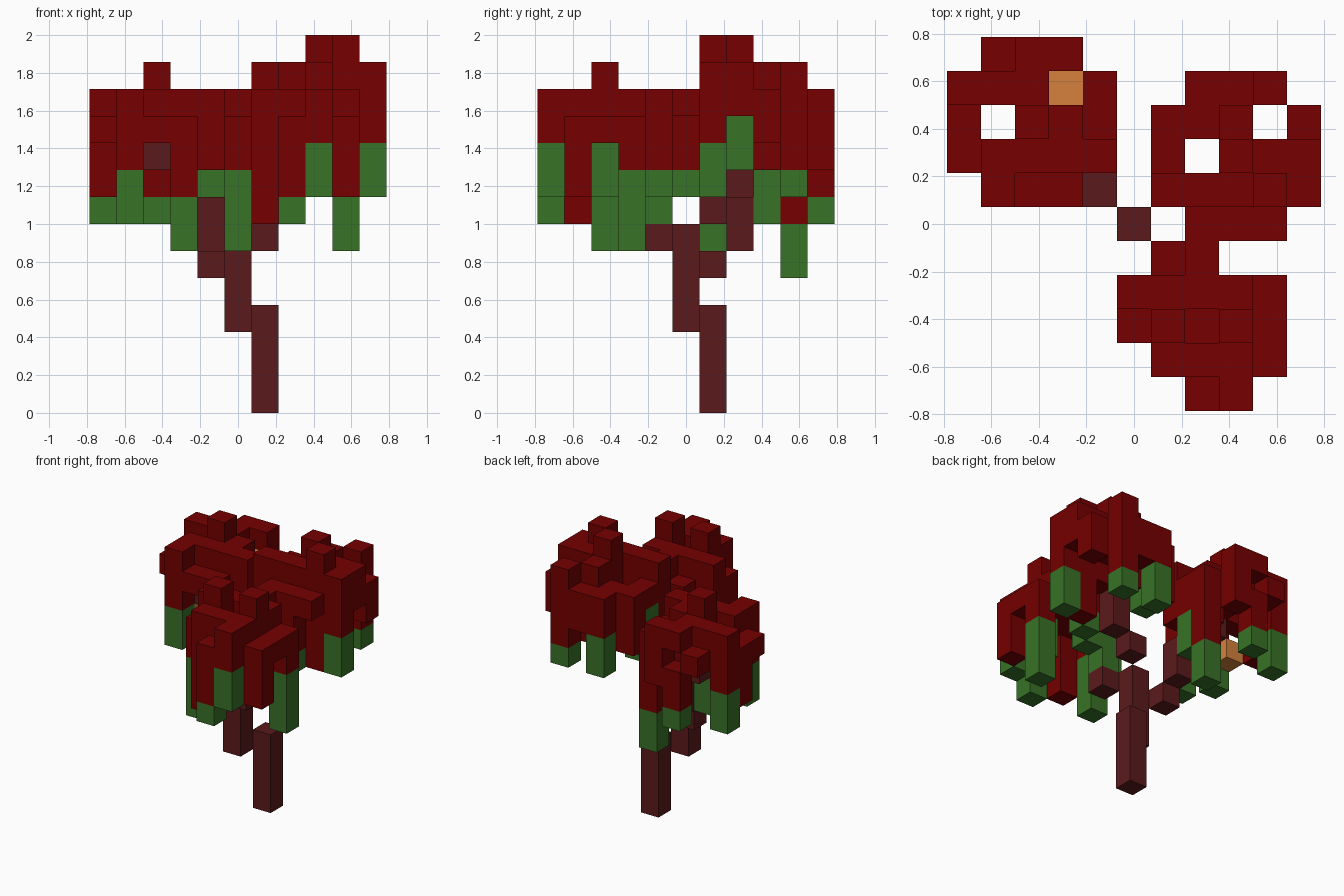
import bpy
import bmesh
from mathutils import Vector

default_cube = bpy.data.objects.get("Cube")
if default_cube:
    bpy.data.objects.remove(default_cube, do_unlink=True)

CELL = 2 / 14
HALF_WIDTH = CELL * 5.5


def make_material(name, colour):
    material = bpy.data.materials.new(name)
    material.use_nodes = True
    rgba = (*colour, 1)
    material.diffuse_color = rgba
    shader = next(n for n in material.node_tree.nodes if n.type == "BSDF_PRINCIPLED")
    shader.inputs["Base Color"].default_value = rgba
    return material


RED, GREEN, BARK, FRUIT = range(4)
MATERIALS = [
    make_material("dark_red_leaves", (.18, 0, 0)),
    make_material("green_leaves", (.04, .168, .02)),
    make_material("brown_bark", (.105, .01, .011)),
    make_material("orange_fruit", (.66, .22, .045)),
]

# The whole tree is a grid of blocks: cell -> (part name, colour)
blocks = {}


def span(value):
    first, last = value if isinstance(value, tuple) else (value, value)
    return range(first, last + 1)


def fill(part, colour, x, y, z):
    """Fill a box of cells; each axis is one index or a (first, last) pair."""
    for i in span(x):
        for j in span(y):
            for k in span(z):
                blocks[i, j, k] = (part, colour)


def hang(part, x, y, green_from, red_from, top):
    """Hanging foliage: a green tip below red leaves."""
    if green_from < red_from:
        fill(part, GREEN, x, y, (green_from, red_from - 1))
    fill(part, RED, x, y, (red_from, top))


# Trunk and the stepped branches
part = "trunk"
fill(part, BARK, x=6, y=6, z=(0, 3))
fill(part, BARK, x=5, y=5, z=(3, 6))
part = "branches"
fill(part, BARK, x=4, y=6, z=5)
fill(part, BARK, x=4, y=7, z=(6, 7))
fill(part, BARK, x=3, y=7, z=8)
fill(part, BARK, x=2, y=7, z=9)
fill(part, BARK, x=6, y=4, z=6)
fill(part, BARK, x=6, y=6, z=7)
fill(part, BARK, x=7, y=6, z=(8, 9))

# Front canopy: flat roof, then hanging rim
part = "front_canopy"
fill(part, RED, x=(6, 8), y=1, z=(10, 11))
fill(part, RED, x=(6, 8), y=3, z=(10, 11))
fill(part, RED, x=7, y=2, z=10)
fill(part, RED, x=6, y=2, z=(10, 12))
fill(part, RED, x=9, y=2, z=10)
hang(part, x=8, y=2, green_from=8, red_from=10, top=12)
hang(part, x=7, y=0, green_from=7, red_from=8, top=10)
hang(part, x=8, y=0, green_from=8, red_from=10, top=11)
hang(part, x=6, y=1, green_from=7, red_from=7, top=11)
hang(part, x=9, y=1, green_from=8, red_from=8, top=10)
hang(part, x=9, y=3, green_from=6, red_from=9, top=10)
hang(part, x=5, y=2, green_from=6, red_from=9, top=10)
hang(part, x=5, y=3, green_from=7, red_from=9, top=11)
hang(part, x=6, y=4, green_from=7, red_from=9, top=10)
hang(part, x=7, y=4, green_from=8, red_from=9, top=11)

# Back left canopy: the tallest one
part = "back_left_canopy"
fill(part, RED, x=(6, 8), y=6, z=(10, 12))
fill(part, RED, x=6, y=8, z=(9, 11))
fill(part, RED, x=7, y=8, z=(10, 11))
fill(part, RED, x=8, y=8, z=(9, 12))
fill(part, RED, x=8, y=7, z=(11, 13))
fill(part, RED, x=(9, 10), y=7, z=(11, 12))
fill(part, RED, x=9, y=6, z=(8, 13))
fill(part, RED, x=10, y=8, z=(10, 11))
fill(part, RED, x=8, y=9, z=(10, 11))
fill(part, RED, x=7, y=5, z=(10, 11))
fill(part, RED, x=9, y=5, z=11)
hang(part, x=8, y=5, green_from=8, red_from=9, top=11)
hang(part, x=10, y=6, green_from=8, red_from=10, top=12)
hang(part, x=6, y=7, green_from=9, red_from=11, top=11)
hang(part, x=7, y=9, green_from=8, red_from=10, top=11)
hang(part, x=9, y=9, green_from=8, red_from=9, top=12)

# Back right canopy
part = "back_right_canopy"
fill(part, RED, x=(1, 3), y=7, z=(10, 11))
fill(part, RED, x=4, y=7, z=(9, 11))
fill(part, RED, x=(1, 2), y=9, z=(10, 11))
fill(part, RED, x=2, y=8, z=(10, 12))
fill(part, RED, x=3, y=8, z=(9, 11))
fill(part, RED, x=2, y=6, z=10)
fill(part, RED, x=0, y=7, z=10)
fill(part, RED, x=0, y=8, z=(8, 10))
fill(part, RED, x=1, y=10, z=10)
fill(part, RED, x=2, y=10, z=11)
fill(part, RED, x=3, y=10, z=(9, 11))
hang(part, x=2, y=10, green_from=7, red_from=8, top=9)
hang(part, x=1, y=6, green_from=7, red_from=9, top=11)
hang(part, x=3, y=6, green_from=6, red_from=8, top=10)
hang(part, x=4, y=8, green_from=7, red_from=9, top=10)
hang(part, x=4, y=9, green_from=5, red_from=7, top=10)
hang(part, x=0, y=9, green_from=7, red_from=9, top=11)

# Fruit among the leaves of the back right canopy
fill("fruit", FRUIT, x=3, y=9, z=10)
fill("fruit", FRUIT, x=1, y=7, z=8)


def build(part):
    """Mesh one part from the exposed sides of its blocks."""
    bm = bmesh.new()
    corner_offsets = ((-1, -1), (1, -1), (1, 1), (-1, 1))
    for cell, (owner, colour) in blocks.items():
        if owner != part:
            continue
        centre = (Vector(cell) + Vector((.5, .5, .5))) * CELL
        centre -= Vector((HALF_WIDTH, HALF_WIDTH, 0))
        for axis in range(3):
            for side in (-1, 1):
                neighbour = list(cell)
                neighbour[axis] += side
                if tuple(neighbour) in blocks:
                    continue
                corners = []
                for u, v in corner_offsets[::side]:
                    offset = Vector()
                    offset[axis] = side
                    offset[(axis + 1) % 3] = u
                    offset[(axis + 2) % 3] = v
                    corners.append(bm.verts.new(centre + offset * CELL / 2))
                bm.faces.new(corners).material_index = colour
    bmesh.ops.remove_doubles(bm, verts=bm.verts[:], dist=CELL / 100)
    mesh = bpy.data.meshes.new(part)
    bm.to_mesh(mesh)
    bm.free()
    for material in MATERIALS:
        mesh.materials.append(material)
    bpy.context.collection.objects.link(bpy.data.objects.new(part, mesh))


for part in sorted({owner for owner, colour in blocks.values()}):
    build(part)
